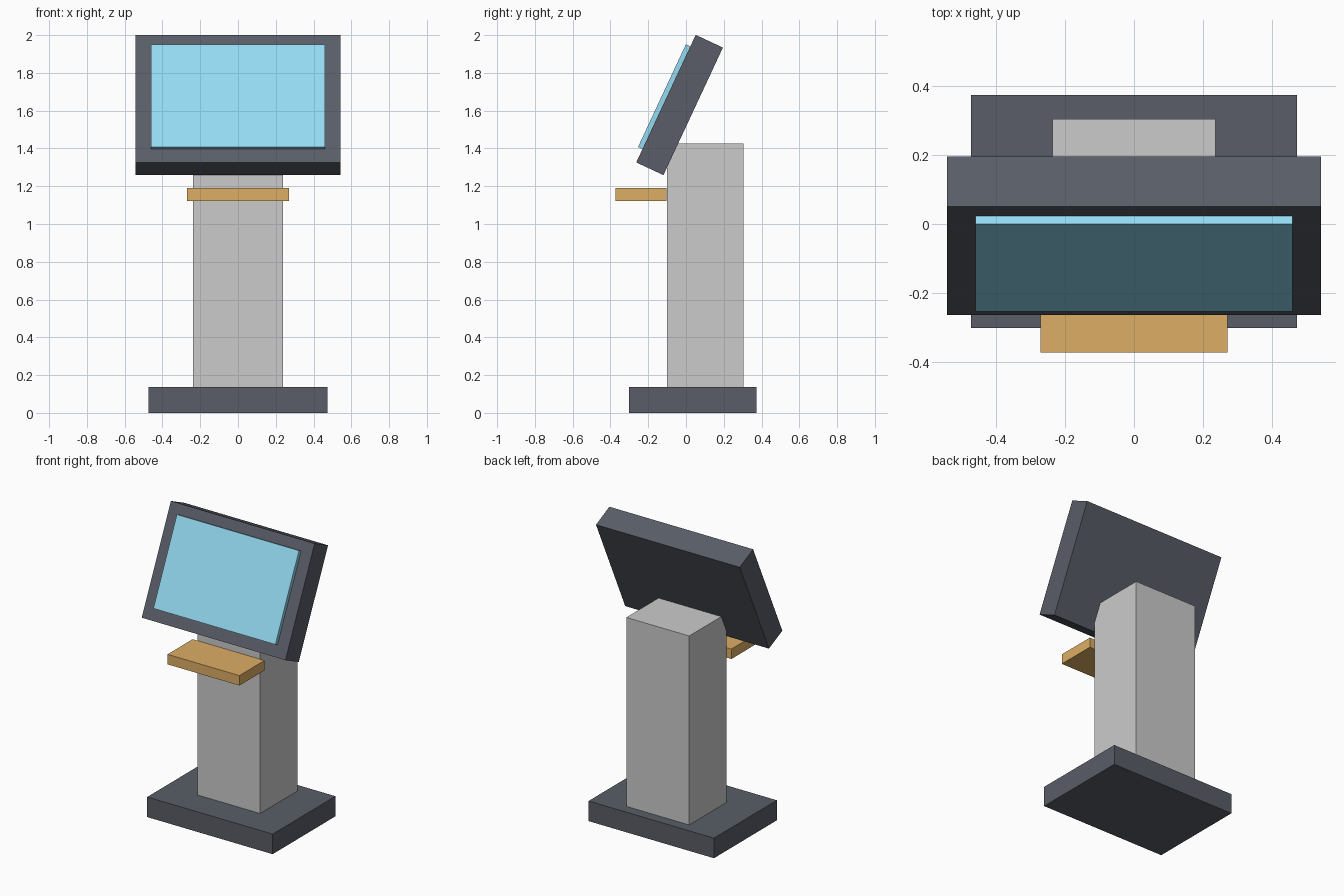
import bpy, bmesh
from math import radians
from mathutils import Matrix, Vector

if "Cube" in bpy.data.objects:
    bpy.data.objects.remove(bpy.data.objects["Cube"])


def material(name, rgb):
    mat = bpy.data.materials.new(name)
    mat.diffuse_color = (*rgb, 1.0)
    mat.use_nodes = True
    mat.node_tree.nodes["Principled BSDF"].inputs["Base Color"].default_value = mat.diffuse_color
    return mat


dark = material("dark_casing", (0.10, 0.11, 0.135))
blue = material("screen_blue", (0.30, 0.71, 0.89))
tan = material("shelf_tan", (0.72, 0.42, 0.13))


def box(name, size, centre, mat=None, tilt=0.0):
    """Box of full size, leaned back about x by tilt."""
    bm = bmesh.new()
    bmesh.ops.create_cube(bm, size=1.0)
    bmesh.ops.scale(bm, vec=size, verts=bm.verts)
    bmesh.ops.rotate(bm, matrix=Matrix.Rotation(-tilt, 3, 'X'), verts=bm.verts)
    mesh = bpy.data.meshes.new(name)
    bm.to_mesh(mesh)
    bm.free()
    obj = bpy.data.objects.new(name, mesh)
    obj.location = centre
    bpy.context.collection.objects.link(obj)
    if mat:
        mesh.materials.append(mat)
    return obj


# Floor plinth and upright column
box("base", (0.946, 0.676, 0.137), (0, 0.036, 0.0685), dark)
box("column", (0.474, 0.404, 1.291), (0, 0.102, 0.7795))

# Small shelf on the column front
box("shelf", (0.542, 0.27, 0.068), (0, -0.237, 1.156), tan)

# Display head leaning back, with the screen lying on its front face
tilt = radians(25)
lean = Matrix.Rotation(-tilt, 3, 'X')
head_centre = Vector((0, -0.034, 1.630))
box("display_housing", (1.084, 0.159, 0.745), head_centre, dark, tilt)
screen_centre = head_centre + lean @ Vector((0, -0.092, 0.005))
box("screen", (0.92, 0.027, 0.60), screen_centre, blue, tilt)
